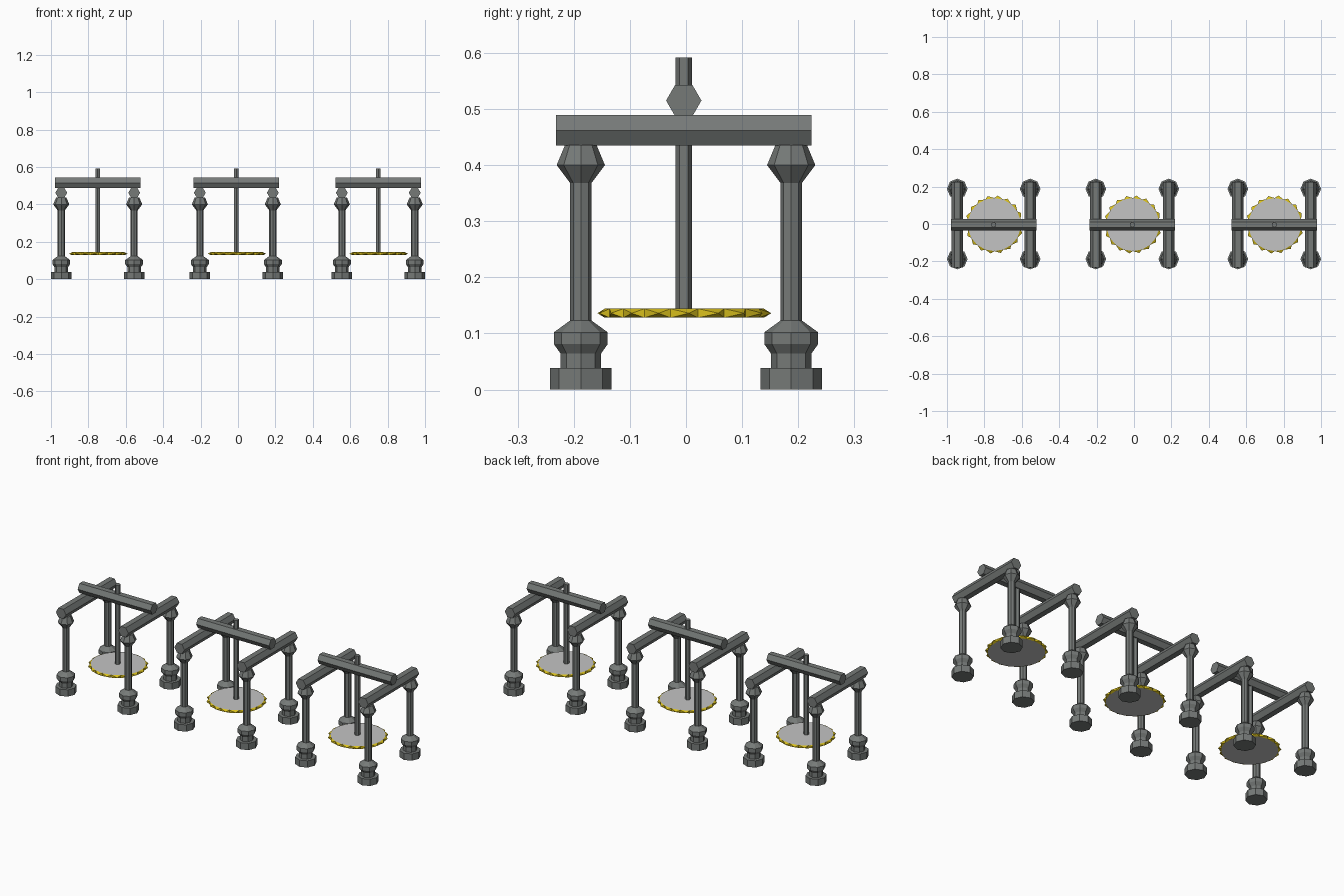
import bpy, bmesh, math
from mathutils import Matrix, Vector

if "Cube" in bpy.data.objects:
    bpy.data.objects.remove(bpy.data.objects["Cube"])


def material(name, rgb):
    m = bpy.data.materials.new(name)
    m.diffuse_color = (*rgb, 1)
    m.use_nodes = True
    m.node_tree.nodes["Principled BSDF"].inputs["Base Color"].default_value = m.diffuse_color
    return m


IRON = material("dark iron", (0.18, 0.193, 0.187))
STEEL = material("pale steel", (0.55, 0.55, 0.55))
YELLOW = material("yellow teeth", (0.70, 0.53, 0.012))


def finish(name, bm, mats, matrix):
    bmesh.ops.recalc_face_normals(bm, faces=bm.faces)
    me = bpy.data.meshes.new(name)
    bm.to_mesh(me)
    bm.free()
    for m in mats:
        me.materials.append(m)
    ob = bpy.data.objects.new(name, me)
    ob.matrix_world = matrix
    bpy.context.collection.objects.link(ob)
    return ob


def turned(name, profile, sides, matrix, start=0.0):
    """Faceted turned solid from (radius, height) pairs, with closed ends."""
    bm = bmesh.new()
    rings = []
    for r, z in profile:
        rings.append([bm.verts.new((r * math.cos(start + 2 * math.pi * i / sides),
                                    r * math.sin(start + 2 * math.pi * i / sides), z))
                      for i in range(sides)])
    for a, b in zip(rings, rings[1:]):
        for i in range(sides):
            j = (i + 1) % sides
            bm.faces.new((a[i], a[j], b[j], b[i]))
    bm.faces.new(rings[0][::-1])
    bm.faces.new(rings[-1])
    return finish(name, bm, [IRON], matrix)


def saw_blade(name, matrix, teeth=18, rim=0.142, tip=0.156, half=0.008):
    """Flat disc whose rim faces are drawn out into leaning pyramid teeth."""
    bm = bmesh.new()
    bmesh.ops.create_cone(bm, cap_ends=True, segments=teeth, radius1=rim,
                          radius2=rim, depth=2 * half)
    sides = [f for f in bm.faces if abs(f.normal.z) < 0.5]
    for v in bmesh.ops.poke(bm, faces=sides)["verts"]:
        a = math.atan2(v.co.y, v.co.x) + 0.3 * math.pi / teeth
        v.co = Vector((tip * math.cos(a), tip * math.sin(a), 0))
    bm.normal_update()
    for f in bm.faces:
        f.material_index = 0 if len(f.verts) > 4 else 1
    return finish(name, bm, [STEEL, YELLOW], matrix)


# leg outline: foot, bulb, post, capital
LEG = [(0.055, 0), (0.055, 0.038), (0.036, 0.038), (0.036, 0.064), (0.048, 0.081),
       (0.048, 0.102), (0.019, 0.123), (0.019, 0.368), (0.043, 0.400), (0.028, 0.436)]
BEAM = [(0.0315, -0.228), (0.0315, 0.228)]
YC = -0.004

for label, cx in (("left", -0.75), ("middle", -0.009), ("right", 0.75)):
    for side, dx in (("left", -0.195), ("right", 0.195)):
        # legs
        for end, y in (("front", -0.1875), ("back", 0.1875)):
            turned(f"{label}_frame_{end}_{side}_leg", LEG, 8,
                   Matrix.Translation((cx + dx, y, 0)))
        # side beams, running front to back
        turned(f"{label}_frame_{side}_beam", BEAM, 6,
               Matrix.Translation((cx + dx, YC, 0.462)) @ Matrix.Rotation(math.pi / 2, 4, 'X'))
    # cross beam resting on the side beams
    turned(f"{label}_frame_cross_beam", BEAM, 6,
           Matrix.Translation((cx, YC, 0.515)) @ Matrix.Rotation(math.pi / 2, 4, 'Y'),
           start=math.pi / 2)
    # drive shaft and saw blade
    turned(f"{label}_frame_shaft", [(0.0145, 0.132), (0.0145, 0.592)], 6,
           Matrix.Translation((cx, YC, 0)), start=math.pi / 2)
    saw_blade(f"{label}_frame_saw_blade", Matrix.Translation((cx + 0.003, YC + 0.001, 0.136)))
